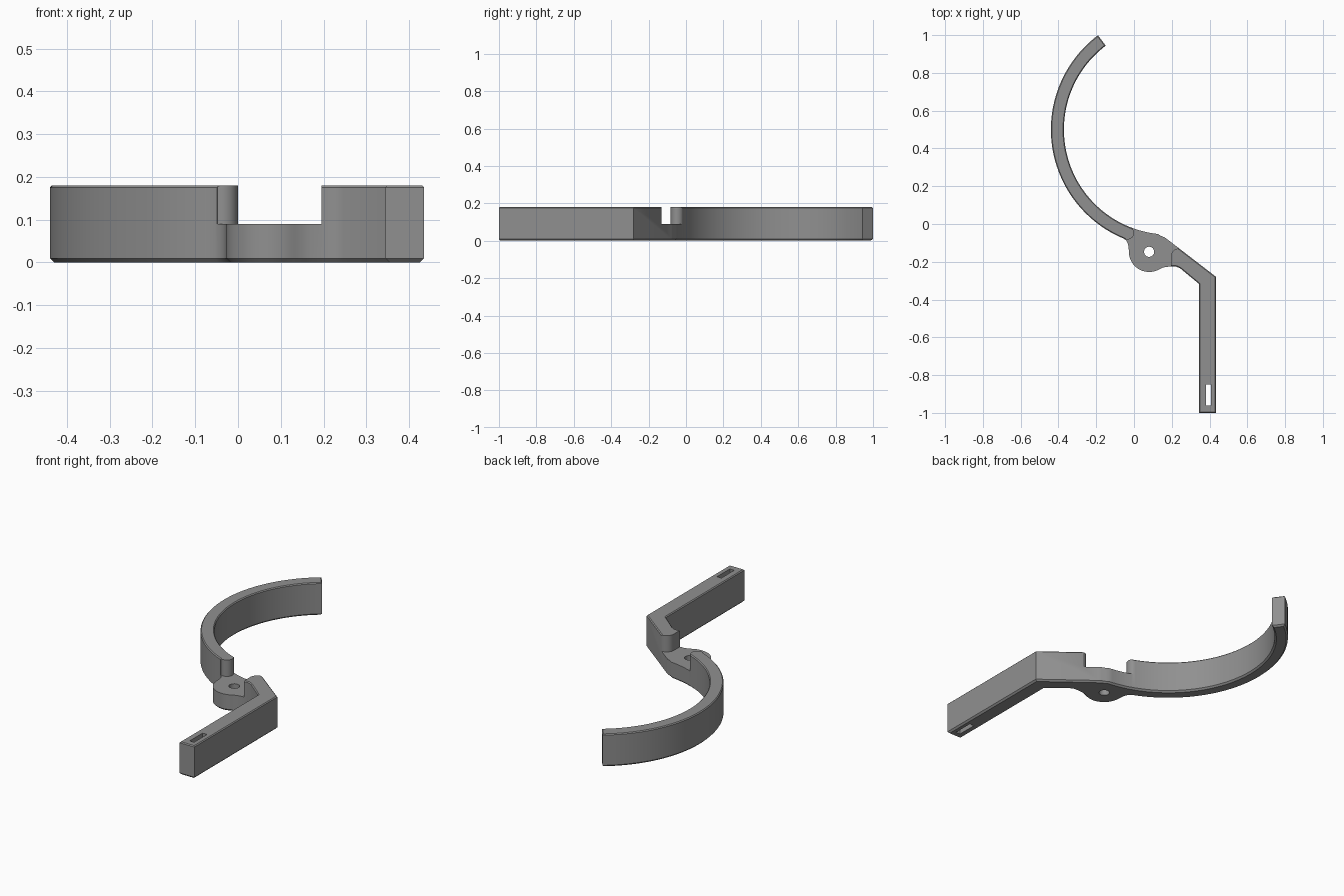
import bpy, bmesh, math
from mathutils import Vector

if "Cube" in bpy.data.objects:
    bpy.data.objects.remove(bpy.data.objects["Cube"])

H = 0.18                      # full height
STEP = 0.09                   # height of the hinge plate
C = (0.185, 0.5)              # centre of the curved arm
R_OUT, R_IN = 0.625, 0.556
PIVOT = (0.08, -0.147)

grey = bpy.data.materials.new("mid grey")
grey.diffuse_color = (0.28, 0.28, 0.28, 1)
grey.use_nodes = True
grey.node_tree.nodes["Principled BSDF"].inputs["Base Color"].default_value = grey.diffuse_color


def arc(c, r, a0, a1, n):
    """Points on an arc, angles in degrees."""
    return [(c[0] + r * math.cos(math.radians(a0 + (a1 - a0) * i / n)),
             c[1] + r * math.sin(math.radians(a0 + (a1 - a0) * i / n))) for i in range(n + 1)]


def prism(name, pts, z0, z1, bottom=0.0, top=0.0, segs=1):
    """Extrude an outline and chamfer its bottom and top rims."""
    bm = bmesh.new()
    face = bm.faces.new([bm.verts.new((x, y, z0)) for x, y in pts])
    ext = bmesh.ops.extrude_face_region(bm, geom=[face])
    for v in ext["geom"]:
        if isinstance(v, bmesh.types.BMVert):
            v.co.z = z1
    bmesh.ops.recalc_face_normals(bm, faces=bm.faces)
    for z, size in ((z0, bottom), (z1, top)):
        if size:
            rim = [e for e in bm.edges if all(abs(v.co.z - z) < 1e-6 for v in e.verts)]
            bmesh.ops.bevel(bm, geom=rim, offset=size, segments=segs, profile=0.5,
                            affect='EDGES', clamp_overlap=False)
    bmesh.ops.recalc_face_normals(bm, faces=bm.faces)
    mesh = bpy.data.meshes.new(name)
    bm.to_mesh(mesh)
    bm.free()
    ob = bpy.data.objects.new(name, mesh)
    bpy.context.collection.objects.link(ob)
    mesh.materials.append(grey)
    return ob


# Outline of the whole bracket: arm, hinge lobe, diagonal neck, straight bar
outline = arc(C, R_OUT, 127, 247.6, 56)
outline += [(-0.042, -0.087), (-0.034, -0.1), (-0.029, -0.12)]
outline += arc(PIVOT, 0.107, 180, 300, 20)
outline += [(0.15, -0.232), (0.17, -0.227), (0.2, -0.225), (0.225, -0.226), (0.245, -0.235)]
outline += [(0.345, -0.318), (0.345, -1.0), (0.435, -1.0), (0.435, -0.28)]
outline += [(0.175, -0.08), (0.16, -0.07), (0.14, -0.062)]
outline += arc(C, R_IN, 264, 127, 60)
bracket = prism("bracket", outline, 0, H, bottom=0.009, top=0.005)

# Notch above the hinge plate, with rounded ends against the arm and the neck
notch = [(-0.065, -0.12)] + arc((-0.035, -0.047), 0.035, 248, 428, 14)
notch += [(-0.008, 0.02), (0.27, 0.02), (0.27, -0.11)]
notch += arc((0.237, -0.172), 0.042, 75, 180, 8) + [(0.195, -0.3), (-0.065, -0.3)]
cutters = [prism("notch_cutter", notch, STEP, 0.3)]

# Pivot hole
cutters.append(prism("pivot_hole_cutter", arc(PIVOT, 0.027, 0, 345, 23), -0.1, 0.3))

# Rectangular slot near the end of the bar
cutters.append(prism("slot_cutter", [(0.38, -0.962), (0.407, -0.962), (0.407, -0.85), (0.38, -0.85)],
                     -0.1, 0.3))

# Trapezoid groove along the inner side of the bar
groove = prism("groove_cutter", [(0.327, 0.032), (0.363, 0.068), (0.363, 0.112), (0.327, 0.148)], 0, 0.76)
for v in groove.data.vertices:
    x, z, along = v.co
    v.co = Vector((x, -0.33 - along, z))
groove.data.flip_normals()
cutters.append(groove)

for cutter in cutters:
    cutter.hide_render = True
    mod = bracket.modifiers.new(cutter.name, 'BOOLEAN')
    mod.operation = 'DIFFERENCE'
    mod.solver = 'EXACT'
    mod.object = cutter

# Bake the cuts, then remove the cutters
bpy.context.view_layer.update()
deps = bpy.context.evaluated_depsgraph_get()
baked = bpy.data.meshes.new_from_object(bracket.evaluated_get(deps))
bracket.modifiers.clear()
bracket.data = baked
for cutter in cutters:
    bpy.data.objects.remove(cutter)

bpy.context.view_layer.objects.active = bracket
bracket.select_set(True)
bpy.ops.object.shade_smooth_by_angle(angle=math.radians(30))
